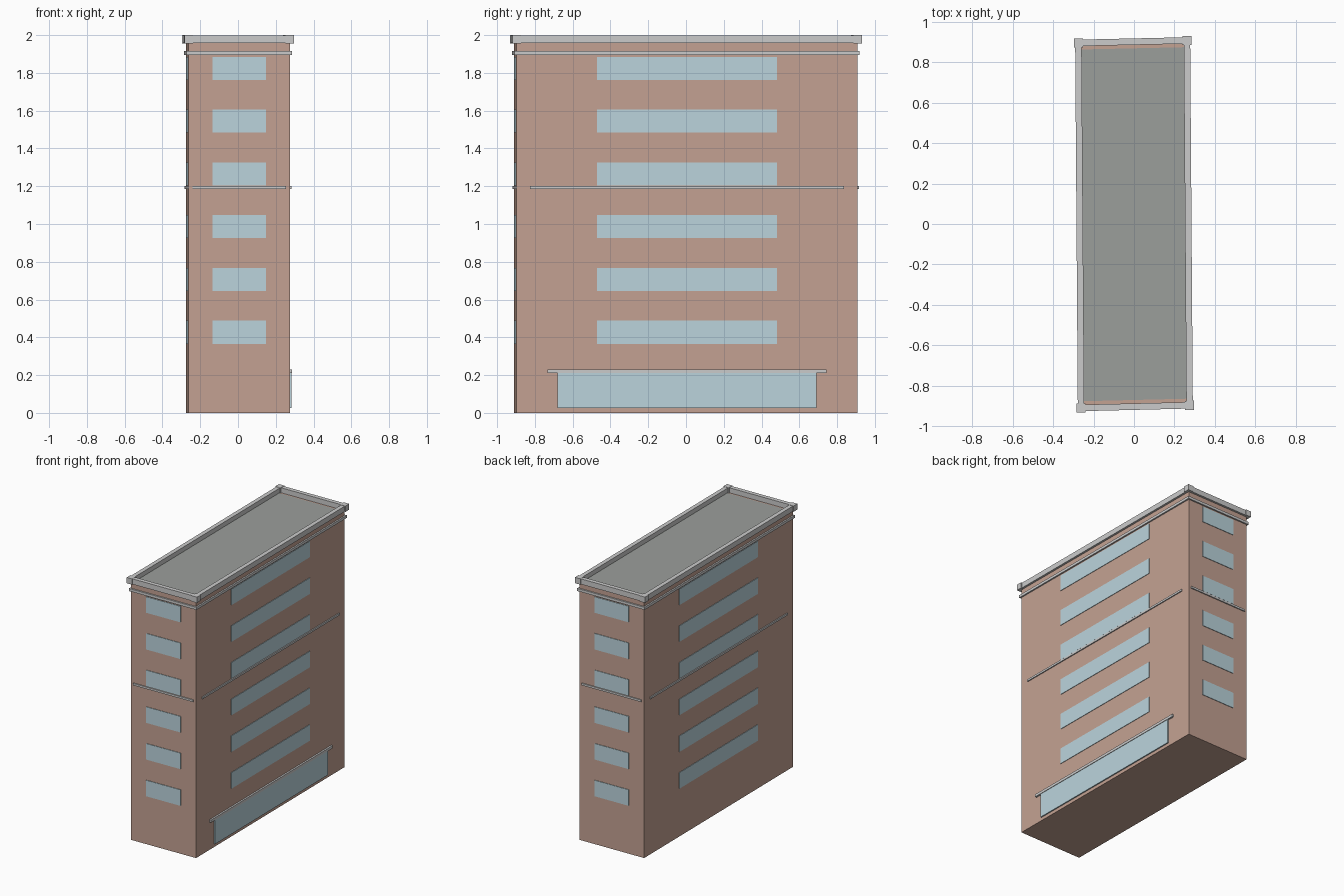
import bpy, bmesh
from mathutils import Vector

if "Cube" in bpy.data.objects:
    bpy.data.objects.remove(bpy.data.objects["Cube"])


def material(name, rgb):
    m = bpy.data.materials.new(name)
    m.diffuse_color = (*rgb, 1)
    m.use_nodes = True
    m.node_tree.nodes["Principled BSDF"].inputs["Base Color"].default_value = m.diffuse_color
    return m


BRICK = material("brick", (0.55, 0.36, 0.29))
GLASS = material("glass", (0.50, 0.66, 0.72))
STONE = material("stone", (0.54, 0.56, 0.54))
ROOF = material("roofing", (0.33, 0.345, 0.33))

# Slightly skewed footprint, counter-clockwise from front left
CORNERS = [Vector(c) for c in ((-0.262, -0.910), (0.275, -0.897),
                               (0.262, 0.908), (-0.275, 0.896))]
SIDES = ["front", "right", "back", "left"]


def prism(name, outline, z0, z1, mat):
    """Closed solid from a counter-clockwise plan outline."""
    bm = bmesh.new()
    face = bm.faces.new([bm.verts.new((p.x, p.y, z0)) for p in outline])
    top = bmesh.ops.extrude_face_region(bm, geom=[face])["geom"]
    verts = [v for v in top if isinstance(v, bmesh.types.BMVert)]
    bmesh.ops.translate(bm, verts=verts, vec=(0, 0, z1 - z0))
    bmesh.ops.recalc_face_normals(bm, faces=bm.faces)
    me = bpy.data.meshes.new(name)
    bm.to_mesh(me)
    bm.free()
    me.materials.append(mat)
    ob = bpy.data.objects.new(name, me)
    bpy.context.collection.objects.link(ob)
    return ob


def axes(i):
    """Start, direction, outward normal and length of a wall."""
    a, b = CORNERS[i], CORNERS[(i + 1) % 4]
    d = (b - a).normalized()
    return a, d, Vector((d.y, -d.x)), (b - a).length


def strip(name, i, width, z0, z1, inner, outer, mat):
    """Box centred on wall i, reaching from inner to outer offset."""
    a, d, n, length = axes(i)
    c = a + d * length / 2
    h = d * width / 2
    prism(name, [c - h + n * outer, c + h + n * outer,
                 c + h + n * inner, c - h + n * inner], z0, z1, mat)


# Brick body
prism("brick_body", CORNERS, 0, 1.96, BRICK)

# Roof surface, leaving a brick ledge at front and back
roof = []
for i, c in enumerate(CORNERS):
    _, dx, _, _ = axes(0)
    _, dy, _, _ = axes(1)
    sx = 1 if i in (0, 3) else -1
    sy = 1 if i in (0, 1) else -1
    roof.append(c + dx * sx * 0.012 + dy * sy * 0.033)
prism("roof_surface", roof, 1.93, 1.963, ROOF)

for i, side in enumerate(SIDES):
    length = axes(i)[3]
    # Six storeys of window bands
    for k in range(6):
        z = 0.366 + k * 0.2793
        strip(f"{side}_window_{k + 1}", i, length * 0.528, z, z + 0.122,
              -0.004, 0.004, GLASS)
    # Mid-height ledge, cornice and parapet coping
    strip(f"{side}_ledge", i, length * 0.922, 1.185, 1.20, -0.005, 0.008, STONE)
    strip(f"{side}_cornice", i, length + 0.022, 1.895, 1.915, -0.01, 0.011, STONE)
    strip(f"{side}_coping", i, length, 1.957, 1.998, -0.016, 0.016, STONE)
    # Corner post of the coping
    a, d, n, _ = axes(i)
    r = 0.0225
    prism(f"{side}_corner_post", [a - d * r + n * r, a + d * r + n * r,
                                  a + d * r - n * r, a - d * r - n * r],
          1.956, 2.0, STONE)

# Shopfront on the right side with its lintel
strip("shopfront_glass", 1, 1.37, 0.025, 0.212, -0.004, 0.009, GLASS)
strip("shopfront_lintel", 1, 1.478, 0.21, 0.23, -0.005, 0.013, STONE)
